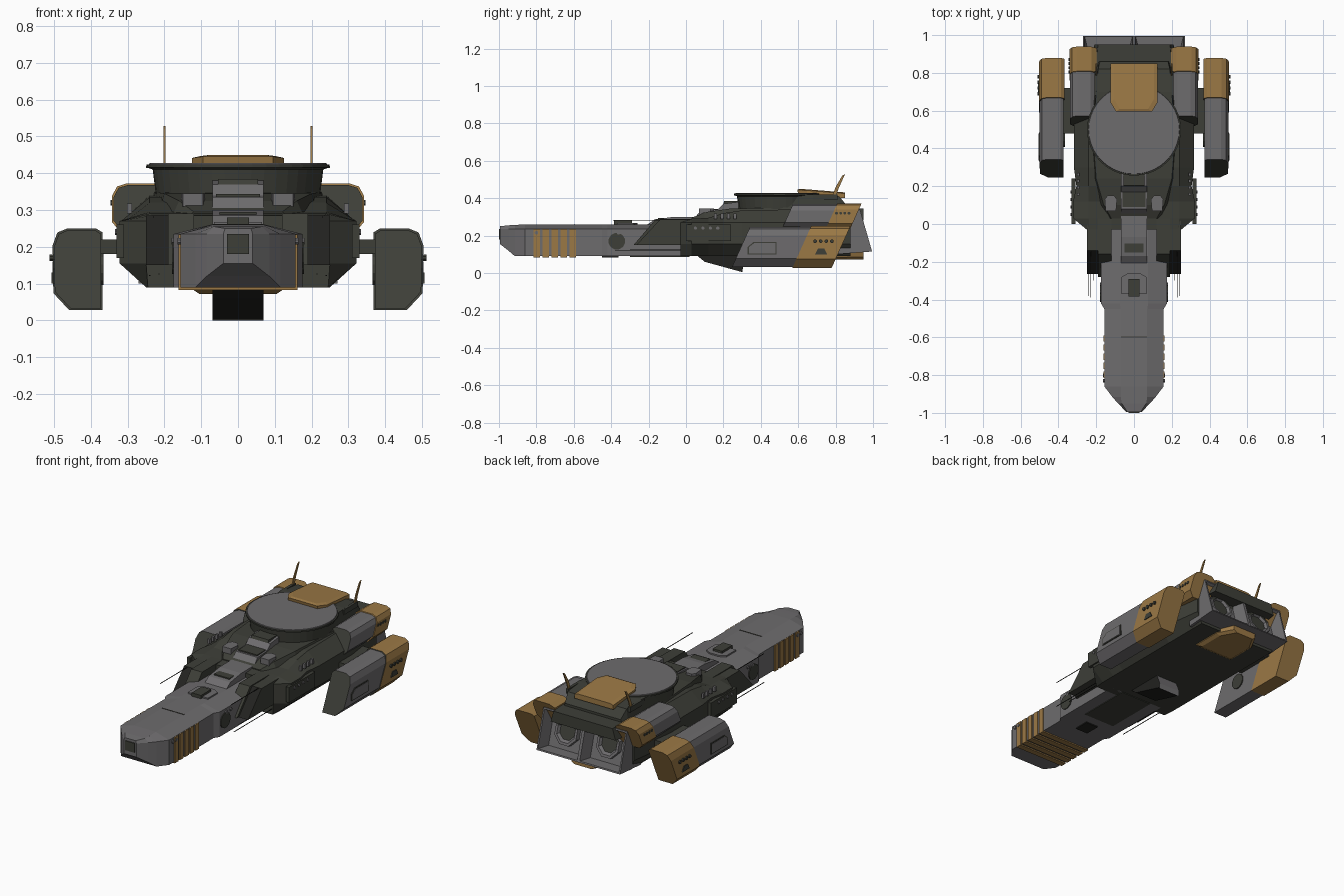
import bpy, bmesh, math
from mathutils import Vector

if "Cube" in bpy.data.objects:
    bpy.data.objects.remove(bpy.data.objects["Cube"])


def material(name, r, g, b):
    m = bpy.data.materials.new(name)
    m.diffuse_color = (r, g, b, 1)
    m.use_nodes = True
    m.node_tree.nodes["Principled BSDF"].inputs["Base Color"].default_value = m.diffuse_color
    return m


GREY = material("hull_grey", .155, .15, .155)
DARK = material("dark_olive", .047, .049, .039)
ORANGE = material("ochre", .33, .19, .06)
BLACK = material("near_black", .016, .016, .014)


def loft(name, rings, mats, mirror=False, rule=None):
    """Skin equal-length rings, cap the ends, optionally copy across x = 0."""
    bm = bmesh.new()
    for s in ((1, -1) if mirror else (1,)):
        loops = [[bm.verts.new((s * x, y, z)) for x, y, z in r] for r in rings]
        n = len(loops[0])
        for a, b in zip(loops, loops[1:]):
            for i in range(n):
                bm.faces.new((a[i], a[(i + 1) % n], b[(i + 1) % n], b[i]))
        bm.faces.new(loops[0])
        bm.faces.new(loops[-1])
    bmesh.ops.recalc_face_normals(bm, faces=bm.faces)
    bm.normal_update()
    if rule:
        for f in bm.faces:
            f.material_index = rule(f.calc_center_median(), f.normal)
    me = bpy.data.meshes.new(name)
    bm.to_mesh(me)
    bm.free()
    for m in (mats if isinstance(mats, list) else [mats]):
        me.materials.append(m)
    ob = bpy.data.objects.new(name, me)
    bpy.context.collection.objects.link(ob)
    return ob


def side(name, x0, x1, yz, mats, mirror=False, rule=None):
    """Side profile extruded across x."""
    return loft(name, [[(x, y, z) for y, z in yz] for x in (x0, x1)], mats, mirror, rule)


def plan(name, z0, z1, xy, mats, mirror=False, rule=None):
    """Top outline extruded up z."""
    return loft(name, [[(x, y, z) for x, y in xy] for z in (z0, z1)], mats, mirror, rule)


def box(name, x0, x1, y0, y1, z0, z1, mat, mirror=False):
    return side(name, x0, x1, [(y0, z0), (y1, z0), (y1, z1), (y0, z1)], mat, mirror)


def sym(half):
    """Complete a half outline given for x > 0."""
    return half + [(-p[0],) + tuple(p[1:]) for p in reversed(half)]


def disc(name, x0, x1, y, z, r, mat, n=8):
    a = [2 * math.pi * (i + .5) / n for i in range(n)]
    return side(name, x0, x1, [(y + r * math.cos(t), z + r * math.sin(t)) for t in a], mat, True)


# Long nose: chamfered box with tapered tip
nose = [(-.995, .04, .155, .235, .25, .035), (-.95, .085, .12, .235, .255, .065),
        (-.915, .115, .09, .235, .257, .07), (-.86, .157, .09, .235, .26, .07),
        (-.45, .157, .09, .235, .26, .07), (-.42, .175, .09, .235, .26, .075),
        (.02, .175, .09, .235, .26, .075)]
loft("nose", [sym([(w, y, zb), (w, y, zs), (c, y, zt)]) for y, w, zb, zs, zt, c in nose], GREY)
box("nose_port", -.03, .03, -1, -.99, .18, .235, DARK)
for i in range(5):
    y = -.815 + .048 * i
    box(f"nose_stripe_{i}", -.162, .162, y, y + .034, .083, .234, ORANGE)
disc("nose_side_vent", .174, .18, -.37, .17, .045, DARK, 12)
box("nose_belly_hatch", -.04, .04, -.45, -.36, .084, .092, BLACK)
box("nose_belly_panel", -.1, .1, -.3, .02, .086, .092, DARK)
side("nose_ridge", -.07, .07, [(-.22, .25), (-.17, .285), (-.07, .3), (.05, .3), (.05, .25)], GREY)
box("nose_ridge_vent", -.05, .05, -.15, -.08, .28, .295, DARK)
plan("nose_sensor_base", .255, .268, sym([(.065, -.37), (.065, -.28), (.03, -.26)]), GREY)
box("nose_sensor", -.03, .03, -.385, -.29, .26, .28, DARK)
box("nose_seam", -.07, .07, -.6, -.595, .255, .262, DARK)

# Forward arms clasping the nose
arm = [(-.28, .15), (-.16, .29), (.06, .29), (.06, .15)]
side("arm_inner", .12, .19, arm, DARK, True)
side("arm_outer", .19, .25, [(-.265, .15), (-.14, .285), (.06, .285), (.06, .15)], [DARK, BLACK], True,
     lambda c, n: 1 if n.y < -.3 else 0)
for i, (x, z, y) in enumerate([(.24, .12, -.38), (.23, .28, -.39), (.215, .125, -.3)]):
    box(f"rod_{i}", x - .0015, x + .0015, y, 0, z, z + .003, BLACK, True)

# Main hull
hull = [(-.03, .245, .25, .235, .285), (.03, .25, .322, .24, .29), (.12, .25, .322, .24, .295),
        (.2, .25, .305, .24, .32), (.3, .25, .318, .24, .335), (.6, .25, .318, .24, .34),
        (.88, .25, .28, .2, .34)]
loft("main_hull", [sym([(wb, y, .09), (wm, y, .155), (wm, y, .27), (wt, y, zt)])
                   for y, wb, wm, wt, zt in hull], DARK)
box("hull_side_slab", .31, .33, .0, .24, .17, .26, DARK, True)
for i in range(4):
    disc(f"hull_stud_{i}", .328, .335, .05 + .04 * i, .24, .009, GREY)
# Belly scoop and ochre belly plate
side("belly_scoop", -.07, .07, [(.06, .092), (.1, .06), (.3, .005), (.3, 0), (.305, .03), (.28, .092)],
     [BLACK, GREY], False, lambda c, n: 1 if n.y > .5 else 0)
loft("belly_plate", [[(x, y, z) for x, y in sym([(w, y0), (w, .86), (w - .05, .95)])]
                     for z, w, y0 in ((.12, .125, .68), (.085, .125, .68), (.072, .105, .71))], ORANGE)

# Upper deck leading to the turret
loft("upper_deck", [sym([(w + .02, y, .28), (w, y, z)]) for y, w, z in
                    ((.03, .12, .295), (.1, .16, .325), (.24, .2, .345), (.6, .23, .35), (.95, .19, .345))], DARK)
side("deck_step", -.07, .07, [(.05, .3), (.08, .335), (.17, .34), (.2, .37), (.28, .38), (.28, .3)], GREY,
     False)
box("deck_step_top", -.06, .06, .09, .17, .335, .343, DARK)
side("deck_slot", -.055, .055, [(.19, .345), (.205, .385), (.29, .385), (.29, .345)], DARK)
plan("deck_block", .31, .345, [(.095, .07), (.15, .07), (.155, .13), (.14, .15), (.105, .15), (.09, .13)],
     GREY, True)
for i in range(4):
    box(f"deck_stud_{i}", .288, .302, .15 + .035 * i, .165 + .035 * i, .29, .318, GREY, True)


# Turret drum, rim and rear block
def ring(r, z, n=40):
    return [(r * math.cos(2 * math.pi * i / n), .5 + .98 * r * math.sin(2 * math.pi * i / n), z) for i in range(n)]


loft("turret_drum", [ring(.222, .33), ring(.232, .41), ring(.249, .416), ring(.249, .424)], DARK)
loft("turret_cap", [ring(.243, .42), ring(.24, .428)], GREY)
loft("turret_rear", [sym([(w, y, .33), (w - .01, y, z)]) for y, w, z in
                     ((.5, .225, .421), (.7, .21, .421), (.82, .2, .41), (.86, .19, .36))], DARK)
box("rim_fin", .19, .25, .47, .53, .414, .42, DARK, True)
# Ochre turret plate
loft("turret_plate", [[(x, y, z - .08 * (y - .6)) for x, y in
                       sym([(w - .03, y0), (w, y0 + .05), (w, .85)])]
                      for z, w, y0 in ((.42, .125, .6), (.445, .125, .595), (.451, .105, .61))], ORANGE)
# Antenna blades
side("antenna", .197, .203, [(.775, .39), (.8, .4), (.815, .45), (.85, .528), (.835, .52), (.8, .46)],
     ORANGE, True)
box("antenna_foot", .192, .208, .68, .81, .39, .42, DARK, True)


# Slanted side pods
def pod(name, section, y0, y1, mats, grow=0.0, rule=None):
    cx = sum(p[0] for p in section) / len(section)
    cz = sum(p[1] for p in section) / len(section)
    pts = [(x + math.copysign(grow, x - cx), z + math.copysign(grow, z - cz)) for x, z in section]
    return loft(name, [[(x, y + .45 * (z - .03), z) for x, z in pts] for y in (y0, y1)], mats, True, rule)


outer = [(.372, .032), (.455, .032), (.498, .078), (.5, .2), (.487, .235), (.46, .246), (.39, .246), (.372, .235)]
inner = [(.2, .24), (.31, .24), (.338, .27), (.338, .335), (.325, .36), (.3, .368), (.23, .368), (.2, .35)]
dark_cap = lambda c, n: 1 if n.y < -.5 else 0
pod("outer_pod", outer, .245, .6, [GREY, DARK], 0, dark_cap)
pod("outer_pod_tail", outer, .57, .78, [ORANGE, DARK], .004, lambda c, n: 1 if n.y < -.5 else 0)
pod("inner_pod", inner, .42, .68, [GREY, DARK], 0, dark_cap)
pod("inner_pod_tail", inner, .655, .785, ORANGE, .004)
box("pod_pylon", .3, .38, .48, .72, .18, .22, DARK, True)
# Pod details: hatch, studs, inner vent
hatch = [(.33, .1), (.485, .1), (.485, .165), (.36, .165), (.33, .14)]
side("pod_hatch_frame", .495, .503, hatch, DARK, True)
side("pod_hatch", .495, .505, [(y * .92 + .033, z * .84 + .021) for y, z in hatch], GREY, True)
side("pod_vent", .495, .507, [(.69, .1), (.755, .1), (.74, .13), (.705, .13)], DARK, True)
disc("pod_inner_vent", .366, .374, .45, .14, .045, DARK, 12)
for i in range(4):
    disc(f"pod_stud_{i}", .5, .512, .69 + .03 * i, .17, .01, DARK)
    disc(f"inner_stud_{i}", .338, .346, .805 + .022 * i, .32, .008, DARK)
    disc(f"nose_stud_{i}", .155, .165 if i < 2 else .181, (-.83, -.8, -.36, -.32)[i], .215, .01, GREY)

# Twin engine housings with recessed openings
engine = side("engine_housing", .0, .27, [(.8, .1), (.8, .335), (.93, .34), (.995, .115)], GREY, True)
bm = bmesh.new()
bm.from_mesh(engine.data)
backs = [f for f in bm.faces if f.normal.y > .8]
bmesh.ops.inset_individual(bm, faces=backs, thickness=.012, depth=0)
bmesh.ops.inset_individual(bm, faces=backs, thickness=.025, depth=-.07)
bm.to_mesh(engine.data)
bm.free()


def nozzle(r, y):
    return [(.135 + r * math.cos(math.pi * (i + .5) / 4), y - .3 * r * math.sin(math.pi * (i + .5) / 4),
             .225 + r * math.sin(math.pi * (i + .5) / 4)) for i in range(8)]


loft("engine_nozzle", [nozzle(.085, .87), nozzle(.075, .915), nozzle(.06, .915), nozzle(.05, .9)],
     [GREY, DARK], True, lambda c, n: 1 if abs(c.y - .9) < .003 else 0)
